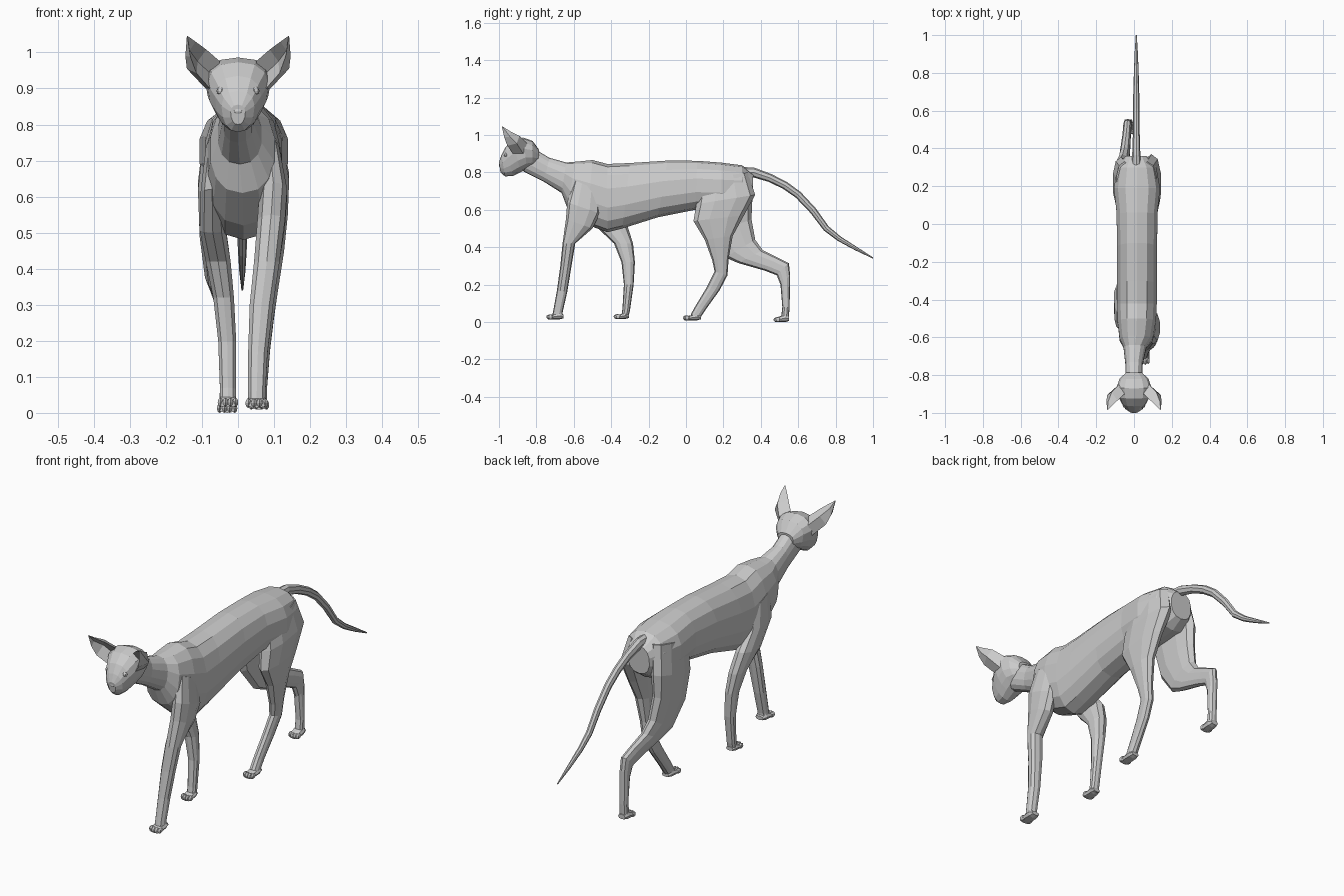
import bpy, bmesh, math
from mathutils import Vector


def loft(name, rings):
    """Skin a series of equal-length point loops and cap both ends."""
    bm = bmesh.new()
    loops = [[bm.verts.new(p) for p in r] for r in rings]
    n = len(rings[0])
    for a, b in zip(loops, loops[1:]):
        for i in range(n):
            j = (i + 1) % n
            bm.faces.new((a[i], a[j], b[j], b[i]))
    bm.faces.new(loops[0])
    bm.faces.new(loops[-1])
    bmesh.ops.recalc_face_normals(bm, faces=bm.faces)
    me = bpy.data.meshes.new(name)
    bm.to_mesh(me)
    bm.free()
    ob = bpy.data.objects.new(name, me)
    bpy.context.collection.objects.link(ob)
    return ob


def section(y1, z1, y2, z2, cx, w, n=10, power=0.85, egg=0.0):
    """Rounded cross-section spanning two side-view outline points, half width w."""
    a, b = Vector((cx, y1, z1)), Vector((cx, y2, z2))
    mid, half = (a + b) / 2, (a - b) / 2
    pts = []
    for i in range(n):
        t = 2 * math.pi * i / n
        c, s = math.cos(t), math.sin(t)
        c = math.copysign(abs(c) ** power, c) if abs(c) > 1e-6 else 0
        s = math.copysign(abs(s) ** power, s) if abs(s) > 1e-6 else 0
        pts.append(mid + half * c + Vector((s * w * (1 + egg * c), 0, 0)))
    return pts


def outline_loft(name, rows, **kw):
    return loft(name, [section(*r, **kw) for r in rows])


def ball(name, loc, scale, seg=8):
    bm = bmesh.new()
    bmesh.ops.create_uvsphere(bm, u_segments=seg, v_segments=6, radius=1)
    me = bpy.data.meshes.new(name)
    bm.to_mesh(me)
    bm.free()
    ob = bpy.data.objects.new(name, me)
    ob.location, ob.scale = loc, scale
    bpy.context.collection.objects.link(ob)


def paw(name, cx, y0, y1, z0, z1, w=0.028):
    """Flat pad with four toes along the front."""
    outline_loft(name, [
        (y0 + 0.012, z0 + (z1 - z0) * 0.7, y0 + 0.012, z0, cx, w * 0.85),
        (y0 + 0.035, z1, y0 + 0.035, z0, cx, w),
        (y1 - 0.02, z1 + 0.012, y1 - 0.02, z0, cx, w * 0.95),
        (y1, z1, y1, z0 + 0.006, cx, w * 0.7)], n=8)
    for i in range(4):
        u = (i - 1.5) / 1.5
        ball(f"{name}_toe_{i + 1}",
             (cx + u * w * 0.75, y0 + 0.018 + 0.008 * abs(u), z0 + 0.013),
             (w * 0.3, 0.018, 0.013), 6)


# Body and neck: top y,z / bottom y,z / centre x / half width
outline_loft("body", [
    (-0.80, 0.92, -0.87, 0.805, 0.0, 0.045),
    (-0.73, 0.878, -0.76, 0.75, 0.0, 0.046),
    (-0.64, 0.853, -0.665, 0.69, 0.005, 0.062),
    (-0.59, 0.857, -0.635, 0.61, 0.012, 0.09),
    (-0.50, 0.866, -0.53, 0.52, 0.015, 0.104),
    (-0.42, 0.845, -0.42, 0.48, 0.016, 0.107),
    (-0.30, 0.85, -0.34, 0.50, 0.016, 0.108),
    (-0.10, 0.863, -0.15, 0.56, 0.016, 0.109),
    (0.06, 0.862, 0.05, 0.60, 0.016, 0.110),
    (0.19, 0.852, 0.19, 0.60, 0.016, 0.125),
    (0.30, 0.838, 0.30, 0.61, 0.015, 0.105),
    (0.36, 0.79, 0.355, 0.65, 0.012, 0.06)], n=14)

# Head from muzzle to back of skull
outline_loft("head", [
    (-1.0, 0.855, -0.992, 0.80, 0, 0.02),
    (-0.987, 0.893, -0.968, 0.779, 0, 0.045),
    (-0.965, 0.935, -0.925, 0.78, 0, 0.063),
    (-0.925, 0.973, -0.885, 0.80, 0, 0.083),
    (-0.87, 0.986, -0.85, 0.82, 0, 0.09),
    (-0.82, 0.968, -0.82, 0.83, 0, 0.075),
    (-0.785, 0.92, -0.79, 0.85, 0, 0.042)], n=14, egg=0.15)

# Nose, eyes and hollow ears
ball("nose", (0, -0.994, 0.838), (0.014, 0.006, 0.009))
for side, s in (("right", 1), ("left", -1)):
    ball("eye_" + side, (s * 0.046, -0.962, 0.893), (0.014, 0.012, 0.012))
    ear = [
        # inner edge, back, outer edge, front edge, hollow
        [(.05, -.90, .975), (.08, -.85, .955), (.09, -.87, .90), (.078, -.925, .90), (.065, -.88, .93)],
        [(.088, -.935, 1.008), (.118, -.89, .995), (.142, -.905, .955), (.115, -.955, .942), (.112, -.905, .975)],
        [(.118, -.965, 1.03), (.137, -.94, 1.02), (.146, -.94, .99), (.132, -.972, .988), (.134, -.948, 1.005)],
        [(.139, -.984, 1.045), (.141, -.98, 1.045), (.142, -.98, 1.043), (.14, -.984, 1.042), (.14, -.982, 1.043)]]
    loft("ear_" + side, [[(s * x, y, z) for x, y, z in r] for r in ear])

# Legs in walking pose: front edge y,z / back edge y,z / centre x / half width
outline_loft("front_leg_right", [
    (-0.60, 0.76, -0.46, 0.70, 0.085, 0.03),
    (-0.635, 0.64, -0.46, 0.58, 0.098, 0.04),
    (-0.642, 0.55, -0.50, 0.50, 0.092, 0.04),
    (-0.66, 0.42, -0.592, 0.42, 0.08, 0.037),
    (-0.672, 0.30, -0.612, 0.30, 0.065, 0.034),
    (-0.69, 0.17, -0.635, 0.16, 0.055, 0.028),
    (-0.71, 0.06, -0.66, 0.05, 0.052, 0.025),
    (-0.715, 0.035, -0.66, 0.02, 0.052, 0.025)])
paw("front_paw_right", 0.052, -0.75, -0.655, 0.014, 0.04, 0.031)

outline_loft("front_leg_left", [
    (-0.56, 0.76, -0.42, 0.70, -0.06, 0.03),
    (-0.56, 0.62, -0.38, 0.60, -0.072, 0.033),
    (-0.47, 0.50, -0.315, 0.52, -0.07, 0.038),
    (-0.385, 0.42, -0.283, 0.42, -0.055, 0.036),
    (-0.345, 0.32, -0.273, 0.32, -0.04, 0.03),
    (-0.332, 0.20, -0.28, 0.20, -0.03, 0.026),
    (-0.34, 0.07, -0.30, 0.06, -0.028, 0.023),
    (-0.345, 0.035, -0.31, 0.02, -0.028, 0.023)])
paw("front_paw_left", -0.028, -0.39, -0.305, 0.016, 0.04)

outline_loft("hind_leg_right", [
    (0.08, 0.76, 0.33, 0.80, 0.07, 0.05),
    (0.055, 0.63, 0.37, 0.68, 0.092, 0.052),
    (0.04, 0.54, 0.31, 0.57, 0.098, 0.042),
    (0.10, 0.44, 0.25, 0.46, 0.095, 0.034),
    (0.14, 0.33, 0.228, 0.34, 0.085, 0.026),
    (0.153, 0.27, 0.222, 0.25, 0.077, 0.023),
    (0.11, 0.185, 0.18, 0.17, 0.068, 0.022),
    (0.05, 0.085, 0.108, 0.07, 0.06, 0.022),
    (0.025, 0.04, 0.075, 0.02, 0.058, 0.023)])
paw("hind_paw_right", 0.058, -0.02, 0.08, 0.009, 0.033)

outline_loft("hind_leg_left", [
    (0.08, 0.76, 0.33, 0.80, -0.05, 0.045),
    (0.08, 0.60, 0.355, 0.66, -0.068, 0.045),
    (0.12, 0.46, 0.35, 0.55, -0.07, 0.038),
    (0.21, 0.345, 0.37, 0.44, -0.06, 0.033),
    (0.28, 0.315, 0.41, 0.385, -0.05, 0.028),
    (0.42, 0.275, 0.49, 0.345, -0.04, 0.023),
    (0.485, 0.25, 0.55, 0.315, -0.035, 0.022),
    (0.505, 0.20, 0.557, 0.25, -0.033, 0.021),
    (0.515, 0.08, 0.554, 0.08, -0.03, 0.021),
    (0.51, 0.035, 0.55, 0.025, -0.03, 0.022)])
paw("hind_paw_left", -0.03, 0.465, 0.552, 0.0, 0.03)

# Tail: tapering tube along its side-view path
path = [(0.28, 0.80, 0.03), (0.36, 0.80, 0.026), (0.45, 0.77, 0.022),
        (0.53, 0.73, 0.021), (0.60, 0.68, 0.02), (0.68, 0.595, 0.019),
        (0.75, 0.50, 0.017), (0.82, 0.445, 0.014), (0.91, 0.392, 0.01),
        (1.0, 0.342, 0.003)]
rows = []
for i, (y, z, r) in enumerate(path):
    a, b = path[max(i - 1, 0)], path[min(i + 1, len(path) - 1)]
    d = Vector((b[0] - a[0], b[1] - a[1])).normalized()
    rows.append((y - d.y * r, z + d.x * r, y + d.y * r, z - d.x * r, 0.012, r * 0.85))
outline_loft("tail", rows, n=8, power=1)
